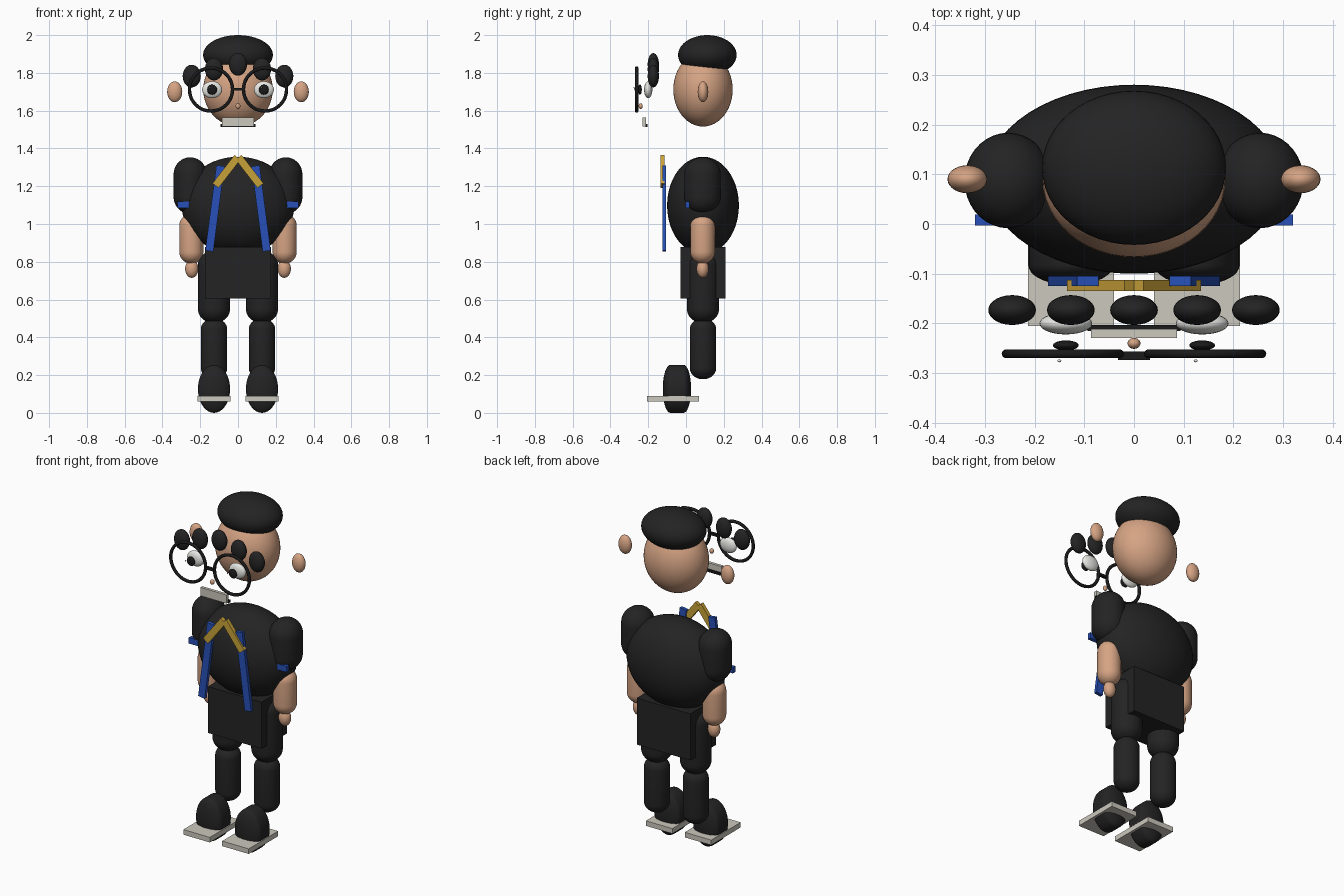
import bpy, bmesh, math
from mathutils import Matrix, Vector

if "Cube" in bpy.data.objects:
    bpy.data.objects.remove(bpy.data.objects["Cube"])


def mat(name, rgb):
    m = bpy.data.materials.new(name)
    m.diffuse_color = (*rgb, 1)
    m.use_nodes = True
    m.node_tree.nodes["Principled BSDF"].inputs["Base Color"].default_value = m.diffuse_color
    return m


BLACK = mat("black cloth", (0.017, 0.017, 0.017))
DARK = mat("glossy black", (0.010, 0.010, 0.011))
SKIN = mat("skin", (0.67, 0.37, 0.23))
BLUE = mat("blue", (0.02, 0.08, 0.48))
GOLD = mat("gold", (0.58, 0.36, 0.04))
PALE = mat("pale grey", (0.60, 0.58, 0.51))
WHITE = mat("white", (0.82, 0.82, 0.79))


def finish(name, bm, material, smooth=True):
    bmesh.ops.recalc_face_normals(bm, faces=bm.faces)
    for f in bm.faces:
        f.smooth = smooth
    me = bpy.data.meshes.new(name)
    bm.to_mesh(me)
    bm.free()
    me.materials.append(material)
    ob = bpy.data.objects.new(name, me)
    bpy.context.collection.objects.link(ob)
    return ob


def ball(name, c, r, material, seg=40):
    bm = bmesh.new()
    bmesh.ops.create_uvsphere(bm, u_segments=seg, v_segments=seg // 2, radius=1)
    bm.transform(Matrix.Translation(c) @ Matrix.Diagonal((*r, 1)))
    return finish(name, bm, material)


def box(name, c, size, material, turn=0.0):
    bm = bmesh.new()
    bmesh.ops.create_cube(bm, size=1)
    bm.transform(Matrix.Translation(c) @ Matrix.Rotation(turn, 4, 'Y')
                 @ Matrix.Diagonal((*size, 1)))
    return finish(name, bm, material, False)


def capsule(name, c, r, half, cap, material, axis='Z'):
    """Round bar: radii r, half length, with domed ends of depth cap."""
    bm = bmesh.new()
    bmesh.ops.create_uvsphere(bm, u_segments=36, v_segments=18, radius=1)
    mid = [e for e in bm.edges if all(abs(v.co.z) < 1e-4 for v in e.verts)]
    bmesh.ops.split_edges(bm, edges=mid)
    for f in bm.faces:
        f.tag = f.calc_center_median().z > 0
    for v in bm.verts:
        side = 1 if v.link_faces[0].tag else -1
        v.co = Vector((v.co.x * r[0], v.co.y * r[1], v.co.z * cap + side * (half - cap)))
    rims = [e for e in bm.edges if e.is_boundary]
    bmesh.ops.bridge_loops(bm, edges=rims)
    rot = Matrix.Rotation(math.pi / 2, 4, 'X') if axis == 'Y' else Matrix()
    bm.transform(Matrix.Translation(c) @ rot)
    return finish(name, bm, material)


def bar(name, a, b, y, width, depth, material):
    """Flat strap in the front plane between two (x, z) points."""
    dx, dz = b[0] - a[0], b[1] - a[1]
    box(name, ((a[0] + b[0]) / 2, y, (a[1] + b[1]) / 2),
        (width, depth, math.hypot(dx, dz)), material, math.atan2(dx, dz))


def ring(name, c, major, minor, material):
    bm = bmesh.new()
    n, k = 48, 10
    rows = []
    for i in range(n):
        a = 2 * math.pi * i / n
        row = []
        for j in range(k):
            b = 2 * math.pi * j / k
            d = major + minor * math.cos(b)
            row.append(bm.verts.new((c[0] + d * math.cos(a), c[1] + minor * math.sin(b),
                                     c[2] + d * math.sin(a))))
        rows.append(row)
    for i in range(n):
        p, q = rows[i], rows[(i + 1) % n]
        for j in range(k):
            bm.faces.new((p[j], q[j], q[(j + 1) % k], p[(j + 1) % k]))
    return finish(name, bm, material)


# Head, hair and body
ball("head", (0, 0.09, 1.712), (0.184, 0.157, 0.196), SKIN, 48)
ball("hair_cap", (0, 0.113, 1.895), (0.185, 0.155, 0.105), BLACK, 48)
ball("torso", (0, 0.09, 1.098), (0.298, 0.19, 0.258), BLACK, 56)
box("pelvis", (0, 0.09, 0.742), (0.35, 0.24, 0.275), BLACK)

# Fringe curls in front of the face
for i, (x, z) in enumerate([(-0.245, 1.783), (-0.127, 1.82), (0, 1.845),
                            (0.127, 1.82), (0.245, 1.783)]):
    ball(f"curl_{i}", (x, -0.173, z), (0.048, 0.03, 0.06), BLACK, 28)

# Nose, mouth and glasses bridge
ball("nose", (0, -0.24, 1.624), (0.013, 0.011, 0.015), SKIN, 20)
box("teeth", (0, -0.22, 1.54), (0.172, 0.018, 0.05), PALE)
box("mouth", (0, -0.209, 1.522), (0.186, 0.012, 0.015), DARK)
box("glasses_bridge", (0, -0.265, 1.713), (0.064, 0.017, 0.014), DARK)

for s, side in ((-1, "left"), (1, "right")):
    # Face details
    ball(f"ear_{side}", (s * 0.335, 0.09, 1.70), (0.04, 0.028, 0.055), SKIN, 28)
    ball(f"eye_{side}", (s * 0.137, -0.2, 1.711), (0.053, 0.022, 0.045), WHITE, 28)
    ball(f"pupil_{side}", (s * 0.137, -0.244, 1.711), (0.026, 0.01, 0.027), DARK, 24)
    ball(f"glint_{side}", (s * 0.137 - 0.013, -0.275, 1.722), (0.004, 0.003, 0.004), WHITE, 12)
    ring(f"glasses_rim_{side}", (s * 0.143, -0.261, 1.712), 0.114, 0.009, DARK)

    # Arms
    capsule(f"sleeve_{side}", (s * 0.253, 0.0875, 1.203), (0.088, 0.096), 0.15, 0.09, BLACK)
    box(f"sleeve_band_{side}", (s * 0.255, 0.008, 1.102), (0.13, 0.023, 0.035), BLUE)
    capsule(f"forearm_{side}", (s * 0.247, 0.088, 0.922), (0.064, 0.065), 0.132, 0.064, SKIN)
    ball(f"hand_{side}", (s * 0.245, 0.088, 0.763), (0.035, 0.032, 0.048), SKIN, 28)

    # Legs and shoes
    capsule(f"thigh_{side}", (s * 0.127, 0.09, 0.667), (0.085, 0.085), 0.192, 0.075, BLACK)
    capsule(f"shin_{side}", (s * 0.127, 0.09, 0.34), (0.07, 0.07), 0.162, 0.06, BLACK)
    capsule(f"shoe_{side}", (s * 0.127, -0.048, 0.127), (0.085, 0.127), 0.075, 0.04, BLACK, 'Y')
    box(f"sole_{side}", (s * 0.127, -0.068, 0.075), (0.173, 0.275, 0.03), PALE)

    # Straps and collar pieces
    bar(f"strap_{side}", (s * 0.152, 0.857), (s * 0.093, 1.308), -0.115, 0.043, 0.02, BLUE)
    bar(f"collar_{side}", (s * 0.119, 1.203), (s * 0.003, 1.353), -0.124, 0.04, 0.022, GOLD)
